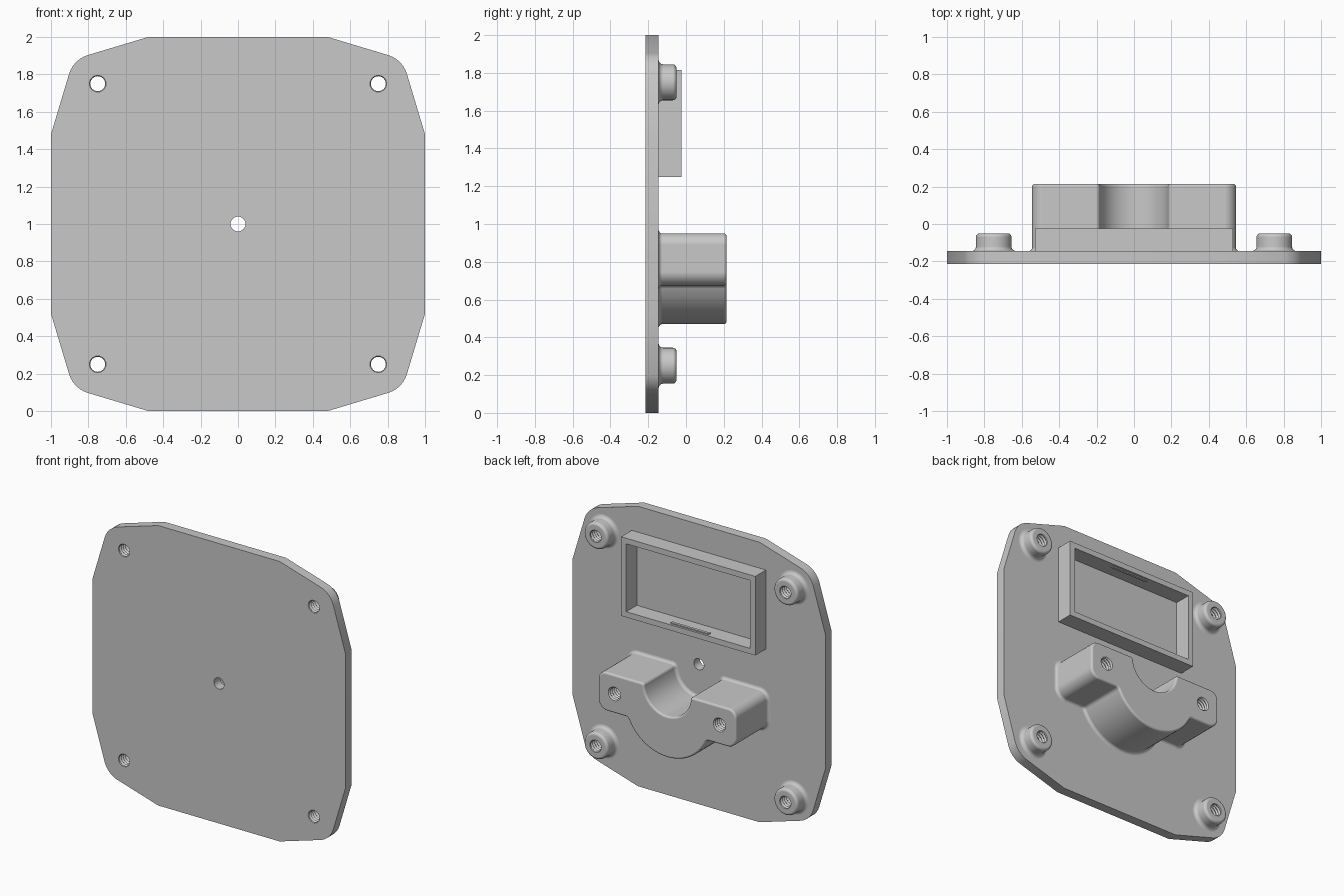
import bpy, bmesh
from math import pi, sin, cos, tan, radians
from mathutils import Vector

default = bpy.data.objects.get("Cube")
if default:
    bpy.data.objects.remove(default, do_unlink=True)

grey = bpy.data.materials.new("light_grey")
grey.use_nodes = True
grey.diffuse_color = (0.58, 0.58, 0.58, 1)
grey.node_tree.nodes["Principled BSDF"].inputs["Base Color"].default_value = (0.58, 0.58, 0.58, 1)

FRONT, BACK, TIP = -0.215, -0.145, 0.215
ROOT = BACK - 0.01


def circle(cx, cz, r, start=0, end=2 * pi, n=40, closed=False):
    count = n + 1 if closed else n
    return [Vector((cx + r * cos(start + (end - start) * i / n),
                    cz + r * sin(start + (end - start) * i / n))) for i in range(count)]


def rectangle(x0, x1, z0, z1):
    return [Vector(p) for p in ((x0, z0), (x1, z0), (x1, z1), (x0, z1))]


def rounded(corners, steps=6):
    """Outline from (point, radius) pairs; a zero radius keeps the corner."""
    out = []
    for i, (p, r) in enumerate(corners):
        if r == 0:
            out.append(p)
            continue
        a = (corners[i - 1][0] - p).normalized()
        b = (corners[(i + 1) % len(corners)][0] - p).normalized()
        half = a.angle(b) / 2
        centre = p + (a + b).normalized() * (r / sin(half))
        s = p + a * (r / tan(half)) - centre
        e = p + b * (r / tan(half)) - centre
        for k in range(steps + 1):
            out.append(centre + s.lerp(e, k / steps).normalized() * r)
    return out


def offset(outline, d):
    """Push a counter-clockwise outline outward by d."""
    out = []
    for i, p in enumerate(outline):
        t0 = (p - outline[i - 1]).normalized()
        t1 = (outline[(i + 1) % len(outline)] - p).normalized()
        n0, n1 = Vector((t0.y, -t0.x)), Vector((t1.y, -t1.x))
        out.append(p + (n0 + n1) * (d / (1 + n0.dot(n1))))
    return out


def loft(name, outline, rings):
    """Stack the outline along y; each ring is (y, outward offset)."""
    bm = bmesh.new()
    loops = [[bm.verts.new((p.x, y, p.y)) for p in offset(outline, d)] for y, d in rings]
    n = len(outline)
    for low, high in zip(loops, loops[1:]):
        for i in range(n):
            j = (i + 1) % n
            bm.faces.new((low[i], low[j], high[j], high[i]))
    bm.faces.new(loops[0])
    bm.faces.new(loops[-1])
    bmesh.ops.recalc_face_normals(bm, faces=bm.faces)
    mesh = bpy.data.meshes.new(name)
    bm.to_mesh(mesh)
    bm.free()
    obj = bpy.data.objects.new(name, mesh)
    bpy.context.collection.objects.link(obj)
    mesh.materials.append(grey)
    return obj


def filleted(top, fillet, edge, steps=5):
    """Rings for a post with a flared foot and a rounded rim."""
    arc = [pi / 2 * k / steps for k in range(steps + 1)]
    foot = [(BACK + fillet * (1 - cos(a)), fillet * (1 - sin(a))) for a in arc]
    rim = [(top - edge * (1 - sin(a)), -edge * (1 - cos(a))) for a in arc]
    return [(ROOT, fillet)] + foot + rim


def thread_cutter(x, z, y0, y1, pitch=0.022):
    """Bore with ring grooves that read as a screw thread."""
    count = int((y1 - y0) / pitch) * 2
    rings = [(y0 + k * pitch / 2, 0.009 * (k % 2)) for k in range(count + 1)]
    return loft("thread_cutter", circle(x, z, 0.04, n=24), rings)


def finish(obj, cutters=()):
    """Cut the holes, then shade."""
    bpy.context.view_layer.objects.active = obj
    for cutter in cutters:
        cutter.hide_render = True
        mod = obj.modifiers.new("cut", "BOOLEAN")
        mod.operation, mod.solver, mod.object = "DIFFERENCE", "EXACT", cutter
        bpy.ops.object.modifier_apply(modifier=mod.name)
    obj.data.shade_smooth()
    obj.data.set_sharp_from_angle(angle=radians(30))
    obj.modifiers.new("weighted_normals", "WEIGHTED_NORMAL").keep_sharp = True


# Base plate with tapered sides and rounded corners
corners = []
for sx, sz in ((1, 1), (-1, 1), (-1, -1), (1, -1)):
    trio = [((1, 0.48), 0), ((0.88, 0.88), 0.15), ((0.48, 1), 0)]
    for (x, z), r in (trio if sx == sz else trio[::-1]):
        corners.append((Vector((sx * x, 1 + sz * z)), r))
plate = loft("base_plate", rounded(corners), [(FRONT, 0), (BACK, 0)])

# Corner bosses, threaded right through the plate
boss_cutters = []
for side, x in (("left", 0.75), ("right", -0.75)):
    for level, z in (("upper", 1.75), ("lower", 0.25)):
        cutter = thread_cutter(x, z, -0.2315, 0.012)
        boss = loft(f"{level}_{side}_boss", circle(x, z, 0.095), filleted(-0.05, 0.025, 0.02))
        finish(boss, [cutter])
        boss_cutters.append(cutter)

centre_cutter = loft("centre_cutter", circle(0, 1, 0.04, n=32), [(-0.3, 0), (0, 0)])
finish(plate, boss_cutters + [centre_cutter])

# Rectangular frame with a small snap ridge inside its top and bottom walls
WALL = 0.04
frame = loft("display_frame", rectangle(-0.53, 0.53, 1.25, 1.815), [(ROOT, 0), (-0.025, 0)])
opening = loft("opening_cutter", rectangle(-0.53 + WALL, 0.53 - WALL, 1.25 + WALL, 1.815 - WALL),
               [(-0.3, 0), (0.1, 0)])
finish(frame, [opening])
for name, z in (("lower_snap_ridge", 1.25 + WALL), ("upper_snap_ridge", 1.815 - WALL)):
    finish(loft(name, rectangle(-0.15, 0.15, z - 0.008, z + 0.008), [(-0.06, 0), (-0.04, 0)]))

# Clamp half: two screw arms joined by a round belly under a half-round saddle
ARM_TOP, ARM_LOW, ARM_END, BORE = 0.95, 0.675, 0.545, 0.185
belly = circle(0, 0.81, 0.34, radians(180 + 23.4), radians(360 - 23.4), 24, True)
saddle = circle(0, ARM_TOP, BORE, 2 * pi, pi, 16, True)
profile = [(Vector((-ARM_END, ARM_LOW)), 0.07), (belly[0], 0.03)]
profile += [(p, 0) for p in belly[1:-1]]
profile += [(belly[-1], 0.03), (Vector((ARM_END, ARM_LOW)), 0.07),
            (Vector((ARM_END, ARM_TOP)), 0.06), (saddle[0], 0.02)]
profile += [(p, 0) for p in saddle[1:-1]]
profile += [(saddle[-1], 0.02), (Vector((-ARM_END, ARM_TOP)), 0.06)]
clamp = loft("clamp_half", rounded(profile), filleted(TIP, 0.02, 0.015))
clamp_cutters = [thread_cutter(x, 0.815, -0.0605, 0.2285) for x in (-0.415, 0.415)]
finish(clamp, clamp_cutters)

# Remove the spent cutters
for cutter in boss_cutters + clamp_cutters + [centre_cutter, opening]:
    bpy.data.objects.remove(cutter, do_unlink=True)
